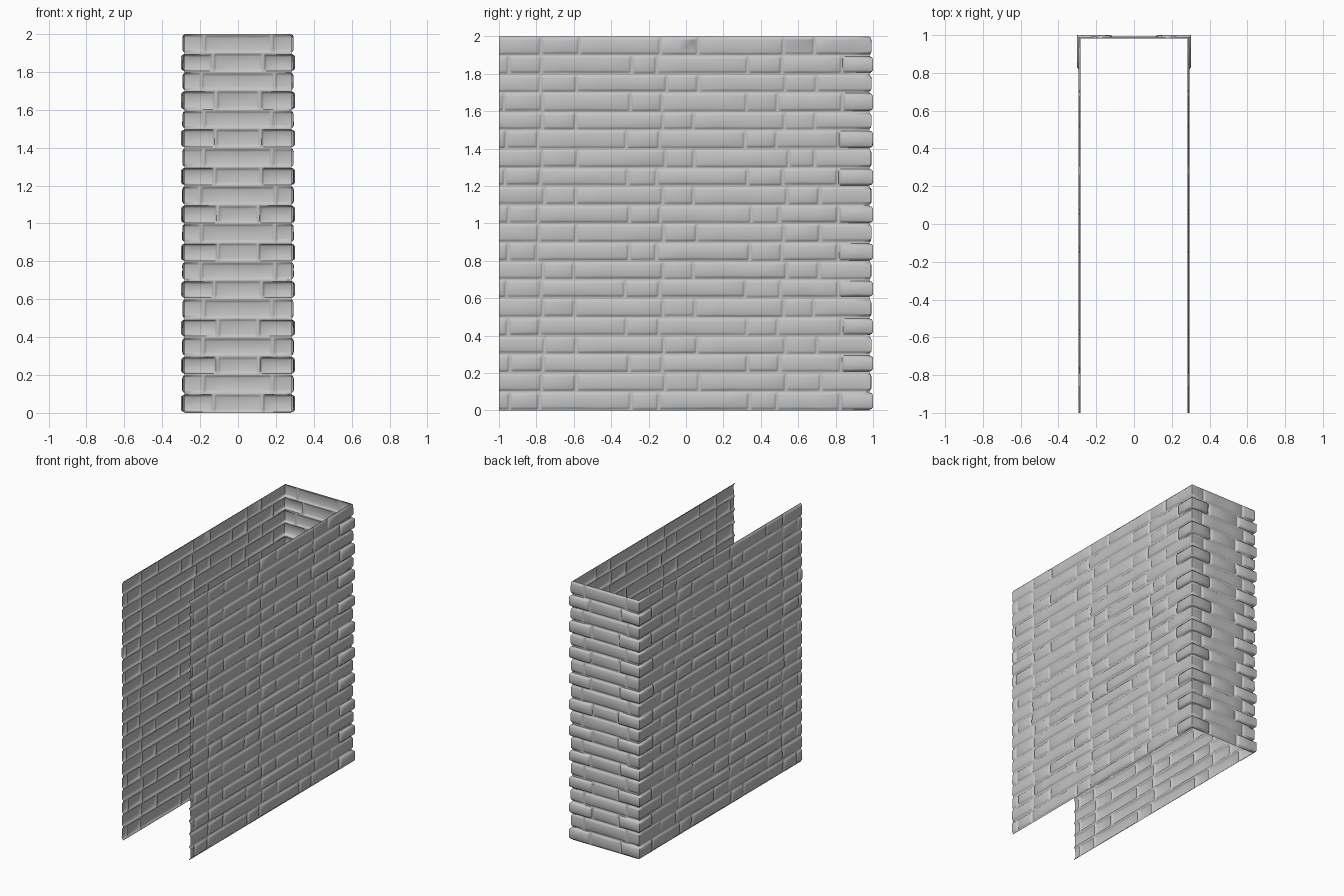
import bpy
import bmesh
import random

random.seed(7)
cube = bpy.data.objects.get("Cube")
if cube:
    bpy.data.objects.remove(cube)

ROWS, HEIGHT = 20, 2.0
WALL_X, WALL_Y = 0.283, 0.981          # mortar planes of the side and back
CORNER = WALL_Y + 1.0                  # path length from the open end to the corner
END = CORNER + WALL_X                  # path length to the middle of the back

# Joint positions along the path, alternating from course to course
SIDE_JOINTS = [[0.23, 0.41, 0.88, 1.05, 1.53, 1.70],
               [0.04, 0.22, 0.69, 0.86, 1.33, 1.50, 1.82]]
BACK_JOINT = [0.19, 0.12]


def place(s, z, depth):
    """Map a path distance, height and outward depth onto the folded wall."""
    if abs(s - CORNER) < 1e-6:
        return (WALL_X + depth, WALL_Y + depth, z)
    if s < CORNER:
        return (WALL_X + depth, s - 1.0, z)
    return (END - s, WALL_Y + depth, z)


def stations(a, b, open_start=False, open_end=False, step=0.1):
    """Positions across one brick, each with its share of the full relief."""
    def edge():
        m = random.uniform(0.003, 0.008)
        return [(0, 0), (m, 0), (m + 0.005, 0.65), (m + 0.014, 1)]
    first = [(0, 1)] if open_start else edge()
    last = [(0, 1)] if open_end else edge()
    head = [(a + t, f) for t, f in first]
    tail = [(b - t, f) for t, f in reversed(last)]
    lo, hi = head[-1][0], tail[0][0]
    n = max(1, round((hi - lo) / step))
    middle = [(lo + (hi - lo) * i / n, 1) for i in range(1, n)]
    if lo < CORNER < hi:
        middle = [p for p in middle if abs(p[0] - CORNER) > 0.02]
        middle = sorted(middle + [(CORNER, 1)])
    return head + middle + tail


def add_brick(bm, a, b, z0, z1, relief):
    cols = stations(a, b, a <= 0, b >= END)
    rows = stations(z0, z1)
    grid = []
    for s, fs in cols:
        line = []
        for z, fz in rows:
            f = fs * fz
            depth = f * (relief + random.uniform(-0.001, 0.001))
            dz = random.uniform(-0.0015, 0.0015) if f > 0 else 0
            line.append(bm.verts.new(place(s, z + dz, depth)))
        grid.append(line)
    for i in range(len(cols) - 1):
        for j in range(len(rows) - 1):
            bm.faces.new((grid[i][j], grid[i + 1][j],
                          grid[i + 1][j + 1], grid[i][j + 1]))


# Half of the wall, course by course from the top
bm = bmesh.new()
course = HEIGHT / ROWS
levels = [HEIGHT - i * course for i in range(ROWS + 1)]
levels = [z + random.uniform(-0.003, 0.003) if 0 < i < ROWS else z
          for i, z in enumerate(levels)]
levels[-1] = 0.0
for r in range(ROWS):
    kind = r % 2
    joints = [s + random.uniform(-0.02, 0.02) for s in SIDE_JOINTS[kind]]
    joints.append(END - BACK_JOINT[kind] - random.uniform(-0.015, 0.015))
    cuts = [0.0] + joints + [END]
    for a, b in zip(cuts, cuts[1:]):
        wraps = a < CORNER < b
        relief = random.uniform(0.008, 0.011)
        if wraps and kind:
            relief = 0.018
        add_brick(bm, a, b, levels[r + 1], levels[r], relief)
bmesh.ops.remove_doubles(bm, verts=bm.verts, dist=0.0002)

mesh = bpy.data.meshes.new("brick_wall")
bm.to_mesh(mesh)
bm.free()
wall = bpy.data.objects.new("brick_wall", mesh)
bpy.context.collection.objects.link(wall)

# Brick colour
grey = bpy.data.materials.new("brick_grey")
grey.use_nodes = True
colour = (0.55, 0.55, 0.55, 1.0)
grey.diffuse_color = colour
shader = grey.node_tree.nodes["Principled BSDF"]
shader.inputs["Base Color"].default_value = colour
shader.inputs["Roughness"].default_value = 0.8
mesh.materials.append(grey)

# Other half
bpy.ops.object.select_all(action='DESELECT')
wall.select_set(True)
bpy.context.view_layer.objects.active = wall
bpy.ops.object.shade_smooth_by_angle(angle=1.1)
mirror = wall.modifiers.new("mirror", 'MIRROR')
mirror.use_axis = (True, False, False)
mirror.use_clip = True
mirror.merge_threshold = 0.001
